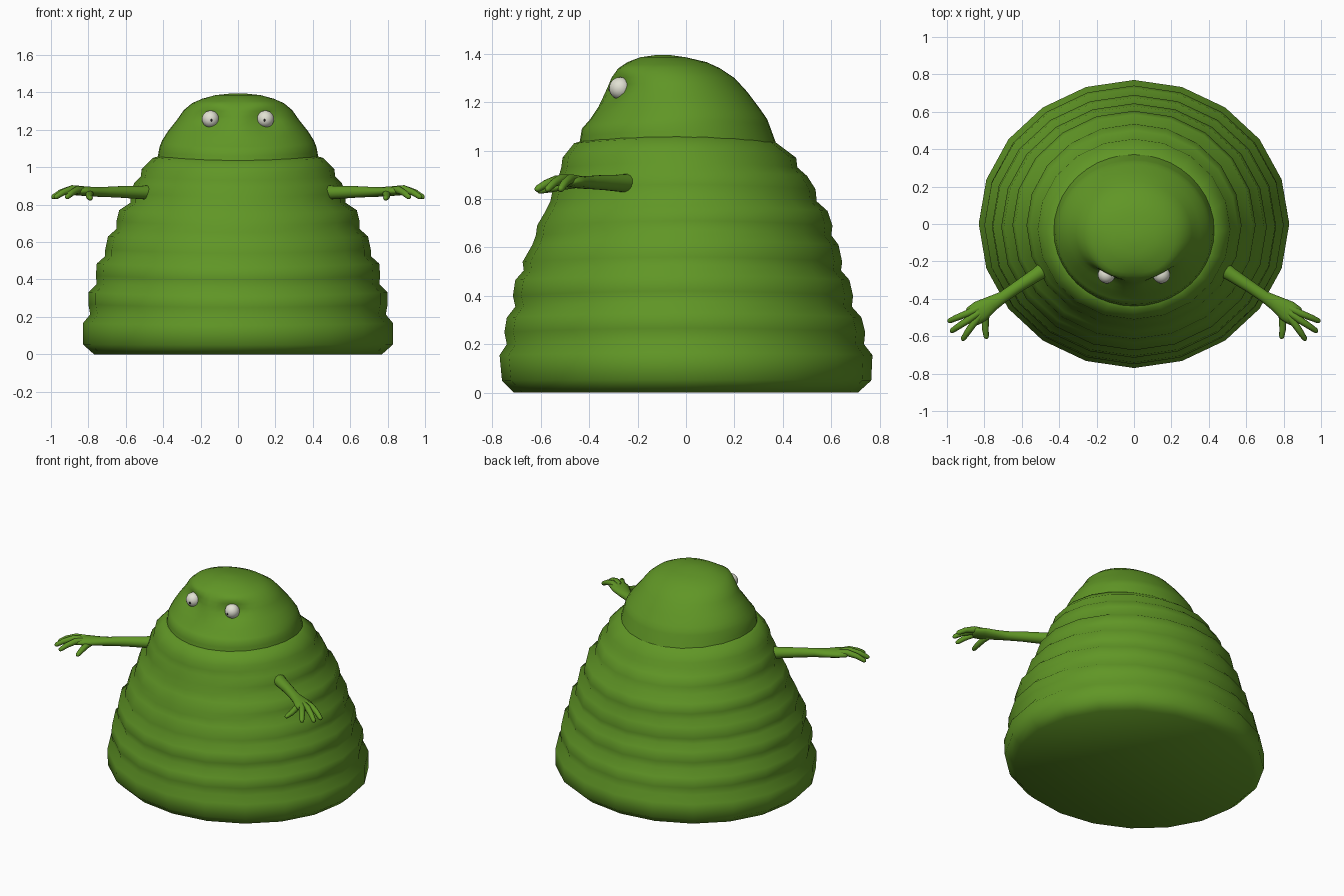
import bpy, bmesh, math
from mathutils import Vector

if "Cube" in bpy.data.objects:
    bpy.data.objects.remove(bpy.data.objects["Cube"])


def material(name, rgb):
    m = bpy.data.materials.new(name)
    m.diffuse_color = (*rgb, 1)
    m.use_nodes = True
    m.node_tree.nodes["Principled BSDF"].inputs["Base Color"].default_value = m.diffuse_color
    return m


GREEN = material("slug green", (0.117, 0.305, 0.019))
WHITE = material("eye white", (0.75, 0.75, 0.65))
BLACK = material("pupil black", (0.02, 0.02, 0.02))


def finish(name, bm, mat, angle=60):
    bmesh.ops.recalc_face_normals(bm, faces=bm.faces)
    me = bpy.data.meshes.new(name)
    bm.to_mesh(me)
    bm.free()
    ob = bpy.data.objects.new(name, me)
    bpy.context.collection.objects.link(ob)
    me.materials.append(mat)
    bpy.ops.object.select_all(action='DESELECT')
    ob.select_set(True)
    bpy.context.view_layer.objects.active = ob
    bpy.ops.object.shade_smooth_by_angle(angle=math.radians(angle))
    return ob


def loft(bm, rings, cap_start=True, cap_end=True):
    """Skin a list of equal-length point rings."""
    rows = [[bm.verts.new(p) for p in r] for r in rings]
    n = len(rows[0])
    for a, b in zip(rows, rows[1:]):
        for i in range(n):
            j = (i + 1) % n
            bm.faces.new((a[i], a[j], b[j], b[i]))
    if cap_start:
        bm.faces.new(rows[0])
    if cap_end:
        bm.faces.new(rows[-1])


def oval(z, rx, front, back, sides, bow):
    """Horizontal oval ring whose flanks are lifted by bow."""
    pts = []
    for i in range(sides):
        c, s = math.cos(math.tau * i / sides), math.sin(math.tau * i / sides)
        pts.append(Vector((rx * c, (front + back) / 2 + (back - front) / 2 * s, z + bow * c * c)))
    return pts


def tube(bm, path, sides=10):
    """Tube along (point, half width, half height) stations with rounded ends."""
    pts = [Vector(p[0]) for p in path]
    rings = []
    for k, (_, w, h) in enumerate(path):
        d = (pts[min(k + 1, len(pts) - 1)] - pts[max(k - 1, 0)]).normalized()
        side = d.cross(Vector((0, 0, 1))).normalized()
        up = side.cross(d)

        def ring(f, push):
            return [pts[k] + d * push + side * w * f * math.cos(t) + up * h * f * math.sin(t)
                    for t in (math.tau * i / sides for i in range(sides))]
        if k == len(path) - 1:
            rings += [ring(1, 0), ring(0.75, h * 0.6), ring(0.3, h * 0.95)]
        else:
            rings.append(ring(1, 0))
    loft(bm, rings)


# body: stacked folds (z, half width, front y, back y)
folds = [
    (0.00, .77, -.71, .71), (.05, .83, -.76, .765), (.155, .83, -.77, .77),
    (.20, .79, -.74, .735), (.25, .80, -.75, .74), (.31, .80, -.74, .725),
    (.355, .755, -.705, .685), (.40, .76, -.715, .69), (.465, .755, -.705, .675),
    (.505, .71, -.67, .64), (.54, .71, -.675, .645), (.61, .695, -.635, .63),
    (.65, .65, -.62, .60), (.69, .65, -.615, .605), (.75, .635, -.58, .585),
    (.79, .575, -.56, .54), (.84, .575, -.55, .535), (.895, .555, -.525, .50),
    (.93, .52, -.515, .46), (.97, .515, -.51, .455), (1.03, .455, -.462, .375),
    (1.04, .42, -.43, .36)]
bm = bmesh.new()
loft(bm, [oval(z, rx, f, b, 20, 0.02 * min(1, z / 0.3)) for z, rx, f, b in folds])
finish("body", bm, GREEN)

# head: dome with sunken eye sockets and a soft brow
dome = [
    (1.03, .43, -.44, .372), (1.09, .42, -.43, .35), (1.13, .405, -.395, .335),
    (1.18, .375, -.362, .30), (1.24, .33, -.335, .255), (1.30, .29, -.308, .20),
    (1.34, .245, -.275, .14), (1.365, .19, -.24, .085), (1.385, .12, -.19, .0),
    (1.395, .03, -.12, -.07)]
fine = []
for a, b in zip(dome, dome[1:]):
    fine += [a, tuple((p + q) / 2 for p, q in zip(a, b))]
fine.append(dome[-1])


def bump(x, z, cx, cz, sx, sz):
    return math.exp(-((abs(x) - cx) / sx) ** 2 - ((z - cz) / sz) ** 2)


bm = bmesh.new()
loft(bm, [oval(z, rx, f, b, 40, 0.02 * (1.395 - z) / 0.365) for z, rx, f, b in fine])
for v in bm.verts:
    if v.co.y < -0.08:
        x, z = v.co.x, v.co.z
        v.co.y += 0.038 * bump(x, z, .15, 1.25, .085, .055) - 0.022 * bump(x, z, .14, 1.335, .10, .03)
finish("head", bm, GREEN)

for sx, label in ((1, "right"), (-1, "left")):
    # eye: white ball with a tiny pupil on its front
    bm = bmesh.new()
    bmesh.ops.create_uvsphere(bm, u_segments=20, v_segments=12, radius=0.046)
    bmesh.ops.translate(bm, vec=(sx * .147, -.272, 1.257), verts=bm.verts)
    finish("eye_" + label, bm, WHITE)
    bm = bmesh.new()
    bmesh.ops.create_uvsphere(bm, u_segments=8, v_segments=6, radius=0.007)
    bmesh.ops.translate(bm, vec=(sx * .142, -.314, 1.252), verts=bm.verts)
    finish("pupil_" + label, bm, BLACK)

    # arm with a flat palm, three fingers and a thumb
    def at(x, y, z):
        return (sx * x, y, z)

    bm = bmesh.new()
    tube(bm, [(at(.43, -.21, .865), .05, .042), (at(.52, -.27, .865), .037, .036),
              (at(.62, -.335, .868), .032, .032), (at(.70, -.39, .868), .031, .028),
              (at(.76, -.425, .868), .042, .026), (at(.82, -.465, .872), .058, .026),
              (at(.865, -.495, .872), .055, .022)], 14)
    tube(bm, [(at(.83, -.45, .876), .02, .022), (at(.89, -.478, .882), .019, .021),
              (at(.945, -.50, .866), .017, .017), (at(.985, -.517, .842), .014, .014)])
    tube(bm, [(at(.83, -.475, .878), .02, .022), (at(.885, -.512, .884), .019, .021),
              (at(.935, -.545, .866), .017, .017), (at(.972, -.57, .842), .014, .014)])
    tube(bm, [(at(.82, -.485, .874), .02, .022), (at(.86, -.535, .878), .019, .02),
              (at(.89, -.578, .862), .017, .017), (at(.912, -.612, .842), .014, .014)])
    tube(bm, [(at(.79, -.46, .865), .022, .022), (at(.795, -.51, .855), .02, .019),
              (at(.795, -.56, .842), .018, .016), (at(.79, -.602, .834), .014, .013)])
    finish("arm_" + label, bm, GREEN)
